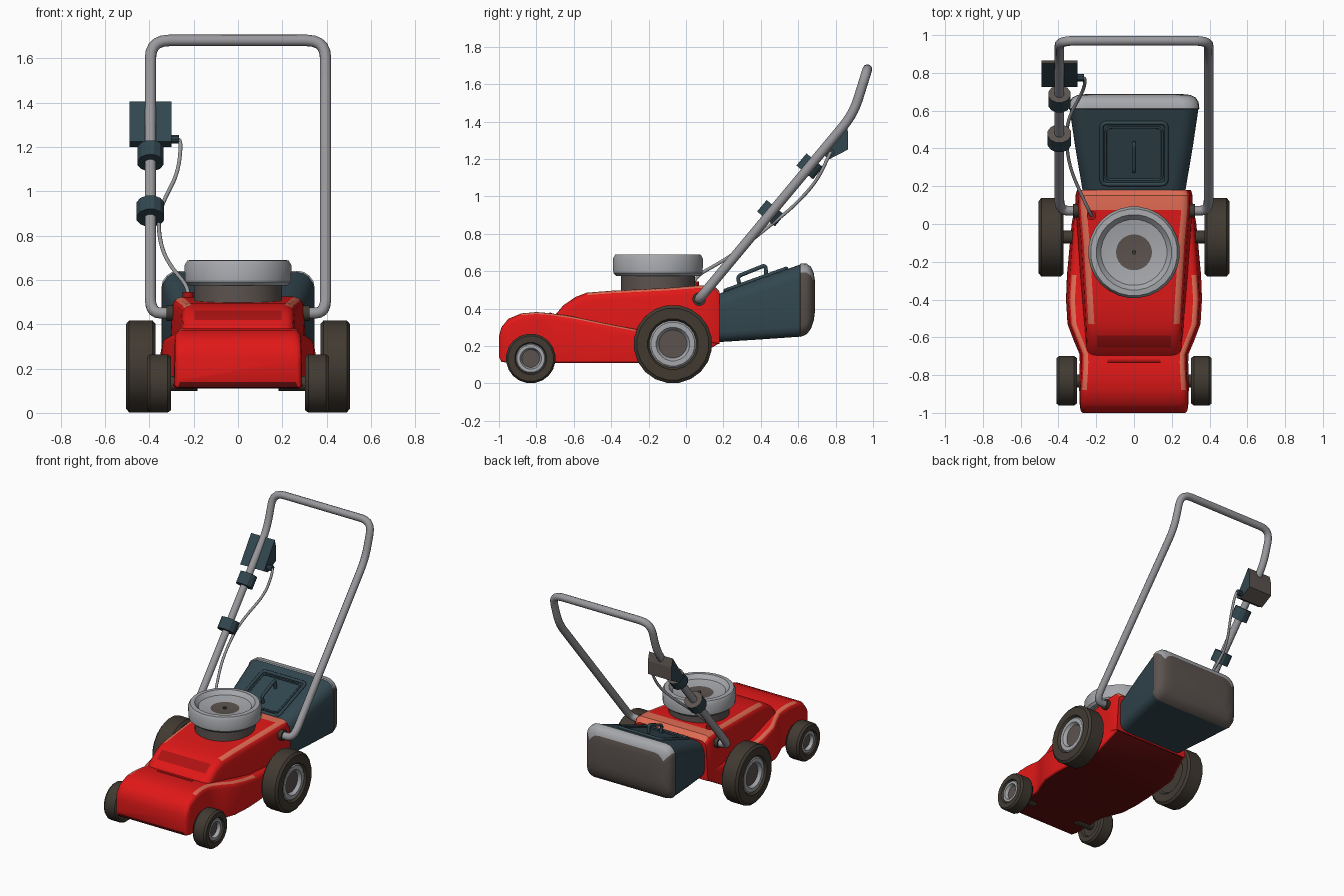
import bpy, bmesh, math
from mathutils import Matrix, Vector

if "Cube" in bpy.data.objects:
    bpy.data.objects.remove(bpy.data.objects["Cube"])


def mat(name, rgb):
    m = bpy.data.materials.new(name)
    m.diffuse_color = (*rgb, 1)
    m.use_nodes = True
    m.node_tree.nodes["Principled BSDF"].inputs["Base Color"].default_value = m.diffuse_color
    return m


RED = mat("red paint", (0.75, 0.009, 0.009))
DARK = mat("dark red", (0.42, 0.006, 0.006))
UNDER = mat("underside red", (0.13, 0.004, 0.004))
SALMON = mat("salmon edge", (0.76, 0.15, 0.09))
TEAL = mat("dark teal plastic", (0.032, 0.062, 0.078))
GREY = mat("grey metal", (0.32, 0.32, 0.34))
LIGHT = mat("light grey", (0.38, 0.39, 0.41))
RUBBER = mat("rubber", (0.052, 0.042, 0.031))
BROWN = mat("brown grey", (0.105, 0.086, 0.078))


def finish(name, bm, mats, angle=35):
    bmesh.ops.remove_doubles(bm, verts=bm.verts, dist=0.0005)
    bmesh.ops.recalc_face_normals(bm, faces=bm.faces)
    me = bpy.data.meshes.new(name)
    bm.to_mesh(me)
    bm.free()
    for m in mats:
        me.materials.append(m)
    return place(name, me, angle)


def place(name, me, angle=35):
    o = bpy.data.objects.new(name, me)
    bpy.context.collection.objects.link(o)
    bpy.ops.object.select_all(action='DESELECT')
    o.select_set(True)
    bpy.context.view_layer.objects.active = o
    bpy.ops.object.shade_smooth_by_angle(angle=math.radians(angle))
    return o


def lathe(name, prof, idx, mats, mx, n=24, angle=35):
    """Revolve (radius, height) points; idx gives the colour of each band."""
    bm = bmesh.new()
    rings = [[bm.verts.new(mx @ Vector((r * math.cos(2 * math.pi * (k + .5) / n),
                                        r * math.sin(2 * math.pi * (k + .5) / n), h)))
              for k in range(n)] for r, h in prof]
    for i, (a, b) in enumerate(zip(rings, rings[1:])):
        for k in range(n):
            f = bm.faces.new((a[k], a[(k + 1) % n], b[(k + 1) % n], b[k]))
            f.material_index = idx[i]
    return finish(name, bm, mats, angle)


def rod(name, r, h0, h1, m, mx, n=16):
    return lathe(name, [(0, h0), (r, h0), (r, h1), (0, h1)], [0] * 3, [m], mx, n)


def section(wb, wt, z0, z1, rb, rt):
    half = []
    for k in range(5):
        a = math.pi / 8 * k
        half.append((wb - rb + rb * math.sin(a), z0 + rb - rb * math.cos(a)))
    for k in range(5):
        a = math.pi / 8 * k
        half.append((wt - rt + rt * math.cos(a), z1 - rt + rt * math.sin(a)))
    half.append((min(wt * .78, wt - rt - .002), z1))
    return half + [(-x, z) for x, z in reversed(half)]


def loft(name, stations, rb, rt, mats, rule, angle=40):
    """Skin rounded sections (y, bottom half width, top half width, z0, z1)."""
    bm = bmesh.new()
    rings = [[bm.verts.new((x, s[0], z)) for x, z in section(*s[1:], rb, rt)] for s in stations]
    n = len(rings[0])
    for i, (a, b) in enumerate(zip(rings, rings[1:])):
        y = (stations[i][0] + stations[i + 1][0]) / 2
        for j in range(n):
            f = bm.faces.new((a[j], a[(j + 1) % n], b[(j + 1) % n], b[j]))
            f.material_index = rule(y, min(j, 20 - j))
    bm.faces.new(rings[0]).material_index = rule(stations[0][0], 4)
    bm.faces.new(rings[-1]).material_index = rule(stations[-1][0], 4)
    return finish(name, bm, mats, angle)


def tube(name, pts, r, m, fillet, cyclic=False):
    """Round tube along a path whose corners are filleted."""
    pts = [Vector(p) for p in pts]
    n, path = len(pts), []
    for i, p in enumerate(pts):
        if not cyclic and i in (0, n - 1):
            path.append(p)
            continue
        u, v = pts[i - 1] - p, pts[(i + 1) % n] - p
        a = p + u.normalized() * min(fillet, u.length * .49)
        b = p + v.normalized() * min(fillet, v.length * .49)
        path += [a.lerp(p, t).lerp(p.lerp(b, t), t) for t in (0, .2, .4, .6, .8, 1)]
    cu = bpy.data.curves.new(name, 'CURVE')
    cu.dimensions, cu.bevel_depth, cu.bevel_resolution, cu.use_fill_caps = '3D', r, 3, True
    sp = cu.splines.new('POLY')
    sp.points.add(len(path) - 1)
    for q, p in zip(sp.points, path):
        q.co = (*p, 1)
    sp.use_cyclic_u = cyclic
    cu.materials.append(m)
    tmp = bpy.data.objects.new(name, cu)
    bpy.context.collection.objects.link(tmp)
    me = bpy.data.meshes.new_from_object(tmp.evaluated_get(bpy.context.evaluated_depsgraph_get()))
    bpy.data.objects.remove(tmp)
    return place(name, me, 50)


# Lower deck with flared sides, painted edges and dark underside
def deck_rule(y, j):
    if j == -1:
        return 1
    return 2 if j in (7, 8) and -.86 < y < -.3 else 0


loft("deck", [(-1, .272, .272, .14, .25), (-.987, .283, .283, .115, .3), (-.95, .288, .285, .11, .345),
              (-.88, .29, .285, .11, .374), (-.8, .29, .28, .11, .381), (-.735, .287, .277, .11, .376),
              (-.69, .288, .278, .11, .37), (-.62, .318, .305, .11, .36),
              (-.53, .352, .34, .11, .342), (-.4, .36, .348, .11, .315), (-.27, .355, .34, .11, .29),
              (0, .33, .32, .11, .28), (.17, .3, .3, .21, .3)], .012, .035, [RED, UNDER, SALMON], deck_rule)
tube("deck_slot", [(-.14, -.725, .369), (.14, -.725, .369)], .01, DARK, .01)


# Upper cowl with front slot and painted edges
def cowl_rule(y, j):
    if j == -1:
        return 3
    if j == 10 and -.65 < y < -.59:
        return 1
    return 2 if (j in (7, 8) and y > -.55) or (j >= 7 and .07 < y < .17) else 0


loft("cowl", [(-.7, .25, .245, .27, .365), (-.655, .255, .25, .26, .418), (-.59, .265, .252, .25, .462),
              (-.53, .27, .255, .22, .485), (-.4, .28, .262, .22, .495), (-.1, .3, .28, .22, .51),
              (.075, .31, .295, .22, .524), (.15, .31, .297, .215, .522), (.18, .302, .288, .21, .49)],
     .01, .045, [RED, DARK, SALMON, UNDER], cowl_rule)

# Engine base and dished cover
at = Matrix.Translation((0, -.15, 0))
rod("engine_base", .2, .46, .585, BROWN, at, 28)
lathe("engine_cover", [(0, .575), (.225, .575), (.24, .59), (.243, .665), (.23, .688), (.2, .69),
                       (.175, .662), (.095, .648), (0, .645)], [0] * 7 + [1], [LIGHT, BROWN], at, 28)
rod("engine_bolt", .012, .64, .655, RUBBER, at, 8)

# Wheels, axles and handle pivots
for s, side in ((1, "right"), (-1, "left")):
    for name, x, y, R, w in (("rear", .372, -.07, .21, .133), ("front", .303, -.83, .133, .107)):
        mx = Matrix.Translation((s * x, y, R)) @ Matrix.Rotation(s * math.pi / 2, 4, 'Y')
        prof = [(0, .015), (.58, .015), (.65, 0), (.92, 0), (1, .014), (1, w - .014), (.92, w), (.65, w),
                (.6, w - .015), (.56, w - .008), (.43, w - .008), (.36, w - .03), (0, w - .03)]
        lathe(f"{name}_wheel_{side}", [(r * R, h) for r, h in prof], [0] * 8 + [1] * 3 + [2],
              [RUBBER, LIGHT, BROWN], mx, 20)
        rod(f"{name}_axle_{side}", .035, -.12, .03, RUBBER, mx)
    mx = Matrix.Translation((0, .07, .45)) @ Matrix.Rotation(s * math.pi / 2, 4, 'Y')
    rod(f"handle_pivot_{side}", .036, .28, .322, RUBBER, mx)

# Push handle
right = [(.3, .07, .45), (.395, .07, .45), (.395, .895, 1.44), (.395, .97, 1.68)]
tube("push_handle", [(-x, y, z) for x, y, z in right] + right[::-1], .026, GREY, .085)

# Grass bag with end cap
loft("grass_bag", [(.165, .27, .27, .22, .475), (.4, .31, .31, .235, .562), (.615, .342, .342, .25, .637)],
     .055, .075, [TEAL], lambda y, j: 0)
loft("bag_end_cap", [(.605, .336, .336, .256, .631), (.612, .346, .346, .248, .641), (.645, .342, .342, .262, .64),
                     (.668, .328, .328, .292, .624), (.683, .3, .3, .335, .59), (.689, .24, .24, .38, .55)],
     .06, .078, [BROWN, LIGHT], lambda y, j: 1 if j >= 6 and y < .678 else 0)


# Lid frame and grip on the sloping bag top
def top_z(y):
    return .477 + (y - .165) * .36


for name, w, y0, y1, r in (("lid_frame", .172, .21, .535, .011), ("lid_inner_frame", .15, .235, .51, .006)):
    tube(name, [(x, y, top_z(y) + .003) for x, y in ((-w, y0), (w, y0), (w, y1), (-w, y1))], r, TEAL, .03, True)
tube("bag_grip", [(0, y, top_z(y) + d) for y, d in ((.29, -.01), (.275, .055), (.425, .062), (.43, -.01))],
     .011, TEAL, .02)

# Clamps on the left handle bar, upper ends brown
slope = Vector((0, .825, .99))
for name, z, r, d in (("upper_clamp", 1.16, .06, .042), ("lower_clamp", .91, .064, .04)):
    p = Vector((-.395, .07 + (z - .45) * slope.y / slope.z, z))
    mx = Matrix.Translation(p) @ Matrix.Rotation(-math.atan2(slope.y, slope.z), 4, 'X')
    lathe(name, [(0, -d), (r, -d), (r, d), (0, d)], [0, 0, 1], [TEAL, BROWN], mx, 12, 20)

# Switch box behind the bar, rear faces brown
bm = bmesh.new()
prof = [(.725, 1.225), (.77, 1.2), (.866, 1.25), (.866, 1.345), (.85, 1.405)]
f = bm.faces.new([bm.verts.new((-.49, y, z)) for y, z in prof])
ext = bmesh.ops.extrude_face_region(bm, geom=[f])
bmesh.ops.translate(bm, verts=[v for v in ext["geom"] if isinstance(v, bmesh.types.BMVert)], vec=(.19, 0, 0))
bmesh.ops.recalc_face_normals(bm, faces=bm.faces)
for f in bm.faces:
    f.material_index = int(f.normal.y > .3)
finish("switch_box", bm, [TEAL, BROWN], 10)

# Cable from the box to the cowl
rod("cable_plug", .02, -.02, .035, TEAL,
    Matrix.Translation((-.3, .775, 1.235)) @ Matrix.Rotation(math.pi / 2, 4, 'Y'), 10)
tube("cable", [(-.28, .775, 1.235), (-.255, .77, 1.23), (-.27, .7, 1.08), (-.34, .58, .95), (-.362, .47, .86),
               (-.345, .32, .74), (-.3, .2, .655), (-.225, .045, .57), (-.225, .04, .5)], .009, GREY, .1)
rod("cable_socket", .026, .49, .545, DARK, Matrix.Translation((-.225, .045, 0)), 12)
